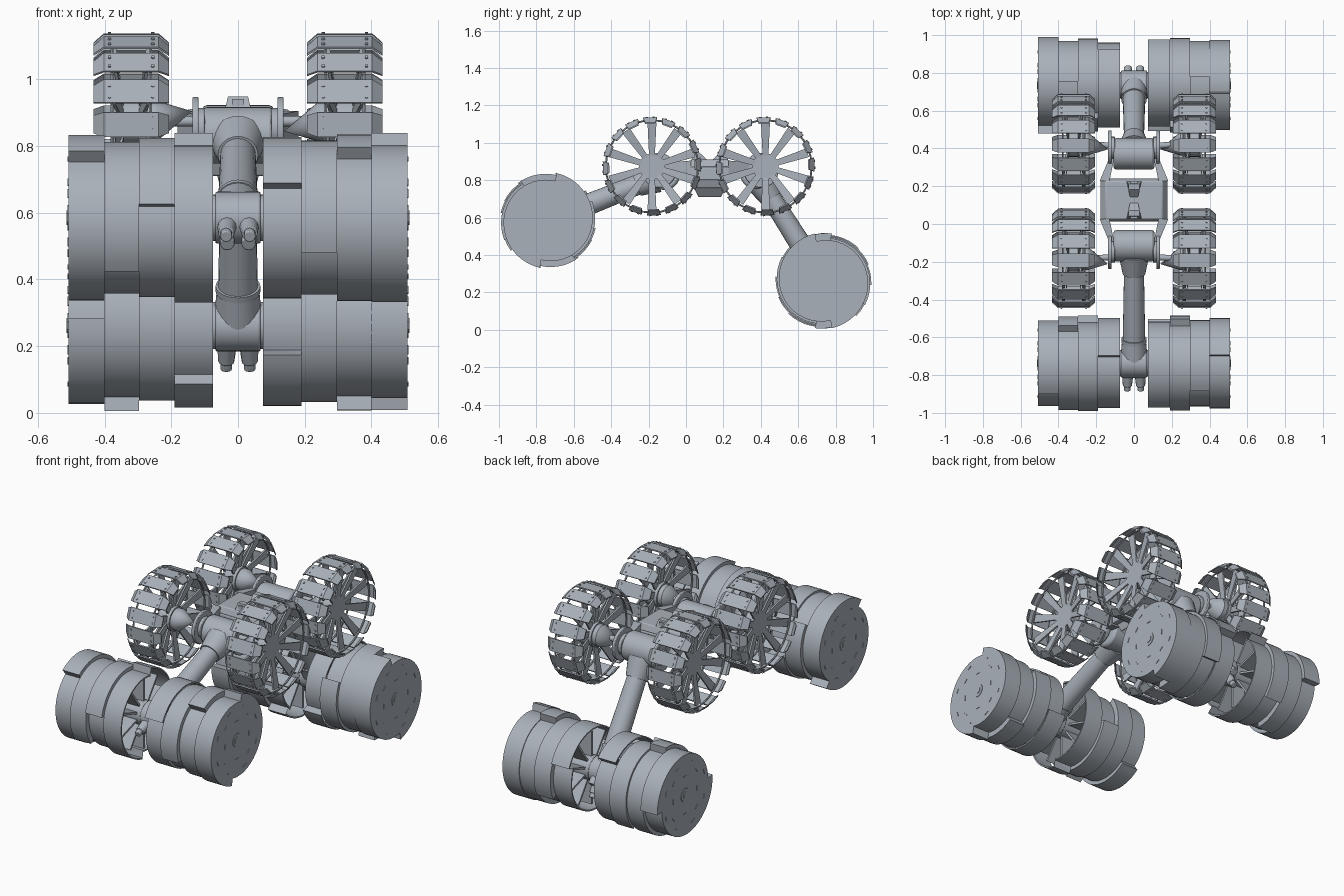
import bpy, bmesh, math
from mathutils import Vector, Matrix

if "Cube" in bpy.data.objects:
    bpy.data.objects.remove(bpy.data.objects["Cube"])

grey = bpy.data.materials.new("metal grey")
grey.diffuse_color = (0.40, 0.44, 0.49, 1)
grey.use_nodes = True
grey.node_tree.nodes["Principled BSDF"].inputs["Base Color"].default_value = grey.diffuse_color


def finish(name, bm, bevel=0):
    bmesh.ops.recalc_face_normals(bm, faces=bm.faces)
    me = bpy.data.meshes.new(name)
    bm.to_mesh(me)
    bm.free()
    me.materials.append(grey)
    ob = bpy.data.objects.new(name, me)
    bpy.context.collection.objects.link(ob)
    if bevel:
        m = ob.modifiers.new("bevel", 'BEVEL')
        m.width, m.segments = bevel, 2
    bpy.context.view_layer.objects.active = ob
    bpy.ops.object.select_all(action='DESELECT')
    ob.select_set(True)
    bpy.ops.object.shade_smooth_by_angle(angle=math.radians(35))
    return ob


def rod(bm, a, b, r1, r2=None, n=24):
    """Cylinder or cone between two points."""
    a, b = Vector(a), Vector(b)
    q = (b - a).to_track_quat('Z', 'Y').to_matrix().to_4x4()
    bmesh.ops.create_cone(bm, cap_ends=True, segments=n, radius1=r1, radius2=r1 if r2 is None else r2,
                          depth=(b - a).length, matrix=Matrix.Translation((a + b) / 2) @ q)


def box(bm, c, s, m=Matrix.Identity(4)):
    bmesh.ops.create_cube(bm, size=1, matrix=m @ Matrix.Translation(c) @ Matrix.Diagonal((*s, 1)))


def prism(bm, a, b):
    """Solid between two matching outlines of 3D points."""
    va, vb = [bm.verts.new(p) for p in a], [bm.verts.new(p) for p in b]
    bm.faces.new(va)
    bm.faces.new(vb[::-1])
    for i in range(len(a)):
        j = (i + 1) % len(a)
        bm.faces.new((va[i], va[j], vb[j], vb[i]))


def turn(y, z, ang):
    return Matrix.Translation((0, y, z)) @ Matrix.Rotation(ang, 4, 'X')


# ---- digging drums: four bands each, every band a two-step spiral ----
EDGES = [0.075, 0.19, 0.297, 0.40, 0.508]


def spiral(cy, cz, d, phase, inset=0.0):
    """Outline as (y, z); the radius shrinks over each half turn, then jumps."""
    pts = []
    for half in (0, 180):
        for k in range(25):
            a = math.radians(phase + half + k * 7.5)
            r = 0.257 - 0.042 * k / 24 - inset
            pts.append((cy + d * r * math.cos(a), cz + r * math.sin(a)))
    return pts


def drum(tag, cy, cz, d, s, phases):
    side = tag + ("_right" if s > 0 else "_left")
    for i, ph in enumerate(phases):
        bm = bmesh.new()
        x0, x1 = s * EDGES[i], s * EDGES[i + 1]
        out = spiral(cy, cz, d, ph)
        if i:
            prism(bm, [(x0, *p) for p in out], [(x1, *p) for p in out])
        else:  # innermost band is an open shell
            inn = spiral(cy, cz, d, ph, 0.008)
            loops = [[bm.verts.new((x, *p)) for p in o] for x, o in ((x0, out), (x1, out), (x1, inn), (x0, inn))]
            for a, b in zip(loops, loops[1:] + loops[:1]):
                for k in range(len(out)):
                    j = (k + 1) % len(out)
                    bm.faces.new((a[k], a[j], b[j], b[k]))
        finish(f"{side}_drum_band_{i + 1}", bm)
    # hub and radial fins in the open end
    bm = bmesh.new()
    rod(bm, (s * 0.06, cy, cz), (s * 0.20, cy, cz), 0.07)
    for k in range(10):
        box(bm, (s * 0.135, 0, 0.138), (0.085, 0.012, 0.15), turn(cy, cz, k * math.tau / 10))
    finish(side + "_drum_fins", bm)
    # hub ring and slots on the closed end
    bm = bmesh.new()
    rod(bm, (s * 0.505, cy, cz), (s * 0.511, cy, cz), 0.038)
    rod(bm, (s * 0.505, cy, cz), (s * 0.514, cy, cz), 0.022, n=6)
    for k in range(16):
        r = (0.11, 0.19, 0.15, 0.19)[k % 4]
        box(bm, (s * 0.508, 0, r), (0.006, 0.028, 0.005), turn(cy, cz, k * math.tau / 16))
    finish(side + "_drum_end_details", bm)


FRONT, REAR = (-0.737, 0.585), (0.735, 0.262)
drum("front", *FRONT, -1, -1, (99, 9, 141, 51))
drum("front", *FRONT, -1, 1, (24, 156, 55, 100))
drum("rear", *REAR, 1, -1, (43, 133, 85, 175))
drum("rear", *REAR, 1, 1, (20, 150, 80, 100))


# ---- arms with shoulder and drum joints ----
def arm(tag, shoulder, end):
    a, b = Vector((0, *shoulder)), Vector((0, *end))
    u = (b - a).normalized()
    w = Vector((0, -u.z, u.y))
    bm = bmesh.new()
    rod(bm, a + u * 0.05, a + u * 0.16, 0.082, 0.06)
    rod(bm, a + u * 0.10, b - u * 0.10, 0.052, 0.060)
    rod(bm, b - u * 0.14, b - u * 0.12, 0.067)
    rod(bm, b - u * 0.12, b, 0.064, 0.075)
    finish(tag + "_arm", bm)
    bm = bmesh.new()
    rod(bm, b - Vector((0.068, 0, 0)), b + Vector((0.068, 0, 0)), 0.078, n=32)
    finish(tag + "_drum_joint", bm, 0.006)
    # twin motor housings past the joint
    bm = bmesh.new()
    for s in (-1, 1):
        o = Vector((s * 0.032, 0, 0))
        rod(bm, b + o + u * 0.04, b + o * 1.1 + u * 0.13, 0.032, 0.024, 12)
        rod(bm, b + o * 1.1 + u * 0.12, b + o * 1.1 + u * 0.155, 0.018, n=12)
        rod(bm, b + o + w * 0.04 + u * 0.03, b + o + w * 0.05 + u * 0.09, 0.022, n=12)
    finish(tag + "_drum_motors", bm, 0.003)
    # shoulder barrel and side discs
    bm = bmesh.new()
    rod(bm, a - Vector((0.108, 0, 0)), a + Vector((0.108, 0, 0)), 0.084, n=32)
    finish(tag + "_shoulder", bm, 0.014)
    d = -1 if end[0] < 0 else 1
    bm = bmesh.new()
    for s in (-1, 1):
        y, z = shoulder[0] + d * 0.03, 0.853
        rod(bm, (s * 0.10, y, z), (s * 0.122, y, z), 0.06)
        rod(bm, (s * 0.118, y, z), (s * 0.137, y, z), 0.093, n=32)
    finish(tag + "_shoulder_discs", bm, 0.004)


arm("front", (-0.115, 0.832), FRONT)
arm("rear", (0.372, 0.838), REAR)


# ---- wheels: bent tread plates on blade spokes ----
def wheel(tag, s, cy, cz=0.874):
    bm = bmesh.new()
    prof = [(0.207, 0.228), (0.238, 0.255), (0.402, 0.255), (0.433, 0.228)]
    for k in range(16):
        m = turn(cy, cz, (k + 0.1) * math.tau / 16)
        for (x0, r0), (x1, r1) in zip(prof, prof[1:]):
            def edge(x, r):
                w = 0.037 if r > 0.24 else 0.027
                return [m @ Vector((s * x, y, z)) for y, z in ((-w, r), (w, r), (w, r + 0.007), (-w, r + 0.007))]
            prism(bm, edge(x0, r0), edge(x1, r1))
        for x in (0.255, 0.385):  # bolts
            for y in (-0.018, 0.018):
                rod(bm, m @ Vector((s * x, y, 0.26)), m @ Vector((s * x, y, 0.266)), 0.006, n=6)
    finish(tag + "_tread_plates", bm)
    # spokes splay from the hub to both rims
    bm = bmesh.new()
    for k in range(10):
        m = turn(cy, cz, k * math.tau / 10)
        for xh, xr in ((0.345, 0.372), (0.295, 0.268)):
            def cut(x, r, w):
                return [m @ Vector((s * (x + dx), dy, r)) for dx, dy in ((-.005, -w), (.005, -w), (.005, w), (-.005, w))]
            prism(bm, cut(xh, 0.045, 0.015), cut(xr, 0.236, 0.024))
    finish(tag + "_spokes", bm)
    bm = bmesh.new()
    for x in (0.262, 0.378):  # thin rim wires
        for k in range(32):
            p = [turn(cy, cz, j * math.tau / 32) @ Vector((s * x, 0, 0.247)) for j in (k, k + 1)]
            rod(bm, *p, 0.005, n=6)
    finish(tag + "_rims", bm)
    # hub drum and the cone pointing at the chassis
    bm = bmesh.new()
    rod(bm, (s * 0.27, cy, cz), (s * 0.352, cy, cz), 0.07, n=20)
    ring = [(s * 0.245, cy + 0.062 * math.cos(t), cz + 0.062 * math.sin(t))
            for t in (k * math.tau / 24 for k in range(24))]
    tip = (s * 0.138, cy - 0.03, cz - s * 0.03)
    prism(bm, [(s * 0.28, y, z) for x, y, z in ring], ring)
    top = bm.verts.new(tip)
    base = [bm.verts.new(p) for p in ring]
    for i in range(24):
        bm.faces.new((base[i], base[(i + 1) % 24], top))
    bm.faces.new(base)
    rod(bm, (s * 0.10, cy * 0.97, cz), (s * 0.26, cy, cz), 0.016, n=12)
    finish(tag + "_hub", bm)


for s, side in ((-1, "left"), (1, "right")):
    wheel("front_" + side, s, -0.182)
    wheel("rear_" + side, s, 0.425)

# ---- chassis: central box, lower pod, side rails, top fittings ----
CY = 0.127


def slab(bm, x0, y0, z0, x1, y1, z1):
    sq = ((-1, -1), (1, -1), (1, 1), (-1, 1))
    prism(bm, [(a * x0, CY + b * y0, z0) for a, b in sq], [(a * x1, CY + b * y1, z1) for a, b in sq])


bm = bmesh.new()
slab(bm, 0.178, 0.115, 0.80, 0.178, 0.115, 0.87)
slab(bm, 0.178, 0.115, 0.87, 0.15, 0.10, 0.91)
finish("chassis_box", bm, 0.006)
bm = bmesh.new()
slab(bm, 0.09, 0.06, 0.71, 0.13, 0.085, 0.76)
slab(bm, 0.13, 0.085, 0.76, 0.15, 0.10, 0.81)
finish("lower_pod", bm, 0.004)
bm = bmesh.new()
for s in (-1, 1):
    for d in (-1, 1):
        prism(bm, [(s * x, CY + d * 0.10, z) for x, z in ((.13, .79), (.182, .79), (.182, .905), (.13, .905))],
              [(s * x, CY + d * 0.22, z) for x, z in ((.105, .83), (.132, .83), (.132, .895), (.105, .895))])
finish("side_rails", bm)
bm = bmesh.new()
for d in (-1, 1):
    prism(bm, [(x, CY + d * 0.10, 0.905) for x in (-.04, .04)] + [(x, CY + d * 0.085, 0.948) for x in (.03, -.03)],
          [(x, CY + d * 0.01, 0.905) for x in (-.02, .02)] + [(x, CY + d * 0.055, 0.948) for x in (.03, -.03)])
    box(bm, (0, CY + d * 0.088, 0.93), (0.036, 0.02, 0.02))
finish("camera_housings", bm)
